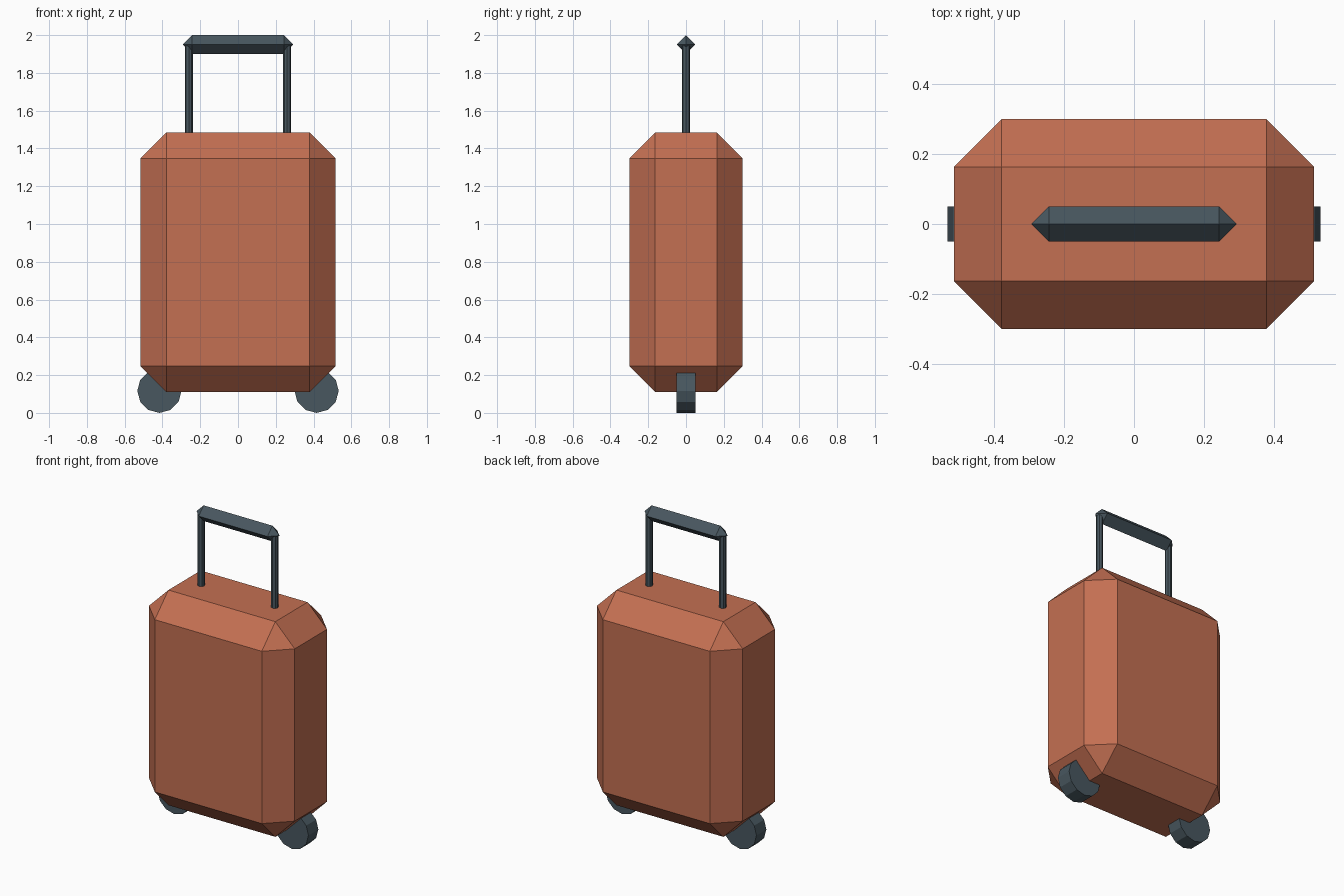
import bpy, bmesh
from math import pi
from mathutils import Matrix, Vector

if "Cube" in bpy.data.objects:
    bpy.data.objects.remove(bpy.data.objects["Cube"])


def material(name, rgb):
    m = bpy.data.materials.new(name)
    m.diffuse_color = (*rgb, 1)
    m.use_nodes = True
    m.node_tree.nodes["Principled BSDF"].inputs["Base Color"].default_value = m.diffuse_color
    return m


SHELL = material("shell_terracotta", (0.55, 0.16, 0.085))
SLATE = material("slate_plastic", (0.065, 0.095, 0.115))


def finish(name, bm, mat):
    bmesh.ops.recalc_face_normals(bm, faces=bm.faces)
    me = bpy.data.meshes.new(name)
    bm.to_mesh(me)
    bm.free()
    me.materials.append(mat)
    ob = bpy.data.objects.new(name, me)
    bpy.context.collection.objects.link(ob)


def chamfered_box(name, size, centre, chamfer, mat):
    """Box with a flat chamfer on every edge (hull of its inset faces)."""
    half = [s / 2 for s in size]
    points = set()
    for sx in (-1, 1):
        for sy in (-1, 1):
            for sz in (-1, 1):
                for axis in range(3):
                    p = [h if i == axis else h - chamfer for i, h in enumerate(half)]
                    points.add(tuple(round(a * s + c, 5) + 0.0
                                     for a, s, c in zip(p, (sx, sy, sz), centre)))
    bm = bmesh.new()
    verts = [bm.verts.new(p) for p in sorted(points)]
    bmesh.ops.convex_hull(bm, input=verts)
    bmesh.ops.dissolve_limit(bm, angle_limit=0.01, verts=bm.verts, edges=bm.edges)
    finish(name, bm, mat)


def cylinder(name, sides, radius, length, matrix, mat):
    bm = bmesh.new()
    bmesh.ops.create_cone(bm, cap_ends=True, segments=sides, radius1=radius,
                          radius2=radius, depth=length, matrix=matrix)
    finish(name, bm, mat)


# Case shell
chamfered_box("case_shell", (1.03, 0.60, 1.375), (0, 0, 0.7975), 0.137, SHELL)

# Pull-handle grip: chamfer of half the thickness gives a diamond section
chamfered_box("handle_grip", (0.586, 0.10, 0.10), (0, 0, 1.95), 0.05, SLATE)

# Handle posts and wheels, one per side
for side, s in (("left", -1), ("right", 1)):
    cylinder(f"handle_post_{side}", 8, 0.021, 0.55,
             Matrix.Translation((0.26 * s, 0, 1.675)), SLATE)
    cylinder(f"wheel_{side}", 12, 0.117, 0.10,
             Matrix.Translation((0.416 * s, 0, 0.117)) @ Matrix.Rotation(pi / 2, 4, 'X'), SLATE)
